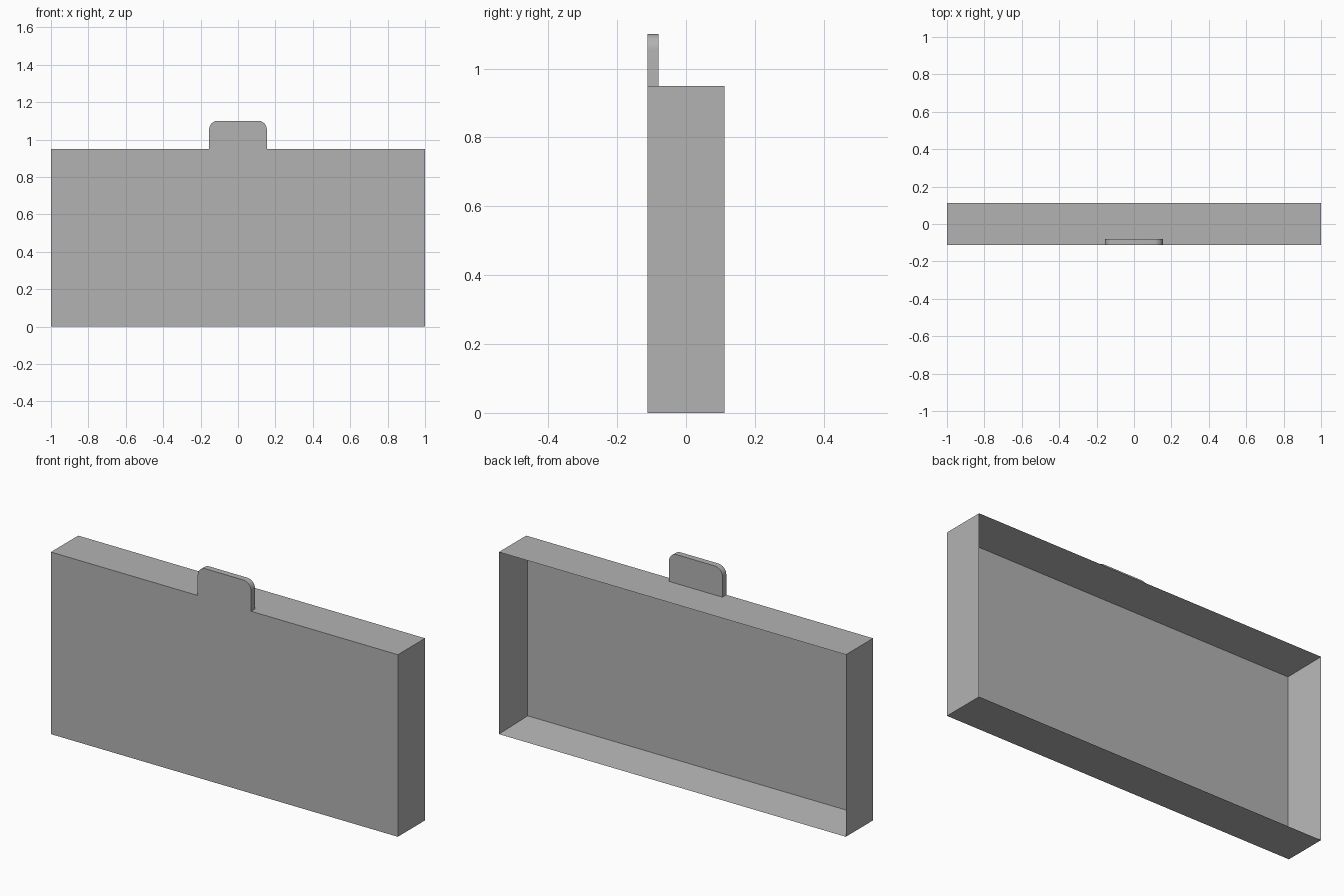
import bpy
import bmesh
from math import sin, cos, pi

if "Cube" in bpy.data.objects:
    bpy.data.objects.remove(bpy.data.objects["Cube"], do_unlink=True)

WIDTH, DEPTH, HEIGHT = 2.0, 0.224, 0.949
WALL, PLATE = 0.027, 0.026
TAB_HALF, TAB_TOP, TAB_THICK, RADIUS = 0.154, 1.1, 0.032, 0.045
FRONT = -DEPTH / 2

grey = bpy.data.materials.new("plain grey")
grey.use_nodes = True
COLOUR = (0.45, 0.45, 0.45, 1)
grey.diffuse_color = COLOUR
grey.node_tree.nodes["Principled BSDF"].inputs["Base Color"].default_value = COLOUR


def add_object(name, bm):
    bmesh.ops.recalc_face_normals(bm, faces=bm.faces)
    mesh = bpy.data.meshes.new(name)
    bm.to_mesh(mesh)
    bm.free()
    mesh.materials.append(grey)
    obj = bpy.data.objects.new(name, mesh)
    bpy.context.collection.objects.link(obj)
    return obj


def extruded(points, y, thickness):
    """Extrude an x-z outline backwards from y."""
    bm = bmesh.new()
    face = bm.faces.new([bm.verts.new((x, y, z)) for x, z in points])
    result = bmesh.ops.extrude_face_region(bm, geom=[face])
    verts = [g for g in result["geom"] if isinstance(g, bmesh.types.BMVert)]
    bmesh.ops.translate(bm, verts=verts, vec=(0, thickness, 0))
    bmesh.ops.recalc_face_normals(bm, faces=bm.faces)
    return bm


# Shallow tray, open at the back
w = WIDTH / 2
bm = extruded([(-w, 0), (w, 0), (w, HEIGHT), (-w, HEIGHT)], FRONT, DEPTH)
back = max(bm.faces, key=lambda f: f.calc_center_median().y)
bmesh.ops.inset_region(bm, faces=[back], thickness=WALL, use_even_offset=True)
# Sink the inset panel to form the cavity
bmesh.ops.translate(bm, verts=back.verts[:], vec=(0, PLATE - DEPTH, 0))
add_object("tray", bm)

# Rounded tab rising flush with the front
outline = [(-TAB_HALF, HEIGHT), (TAB_HALF, HEIGHT)]
STEPS = 8
for side, start in ((1, 0), (-1, pi / 2)):
    for i in range(STEPS + 1):
        a = start + i * pi / 2 / STEPS
        outline.append((side * (TAB_HALF - RADIUS) + RADIUS * cos(a),
                        TAB_TOP - RADIUS + RADIUS * sin(a)))
tab = add_object("top_tab", extruded(outline, FRONT, TAB_THICK))
bpy.context.view_layer.objects.active = tab
tab.select_set(True)
bpy.ops.object.shade_smooth_by_angle()
